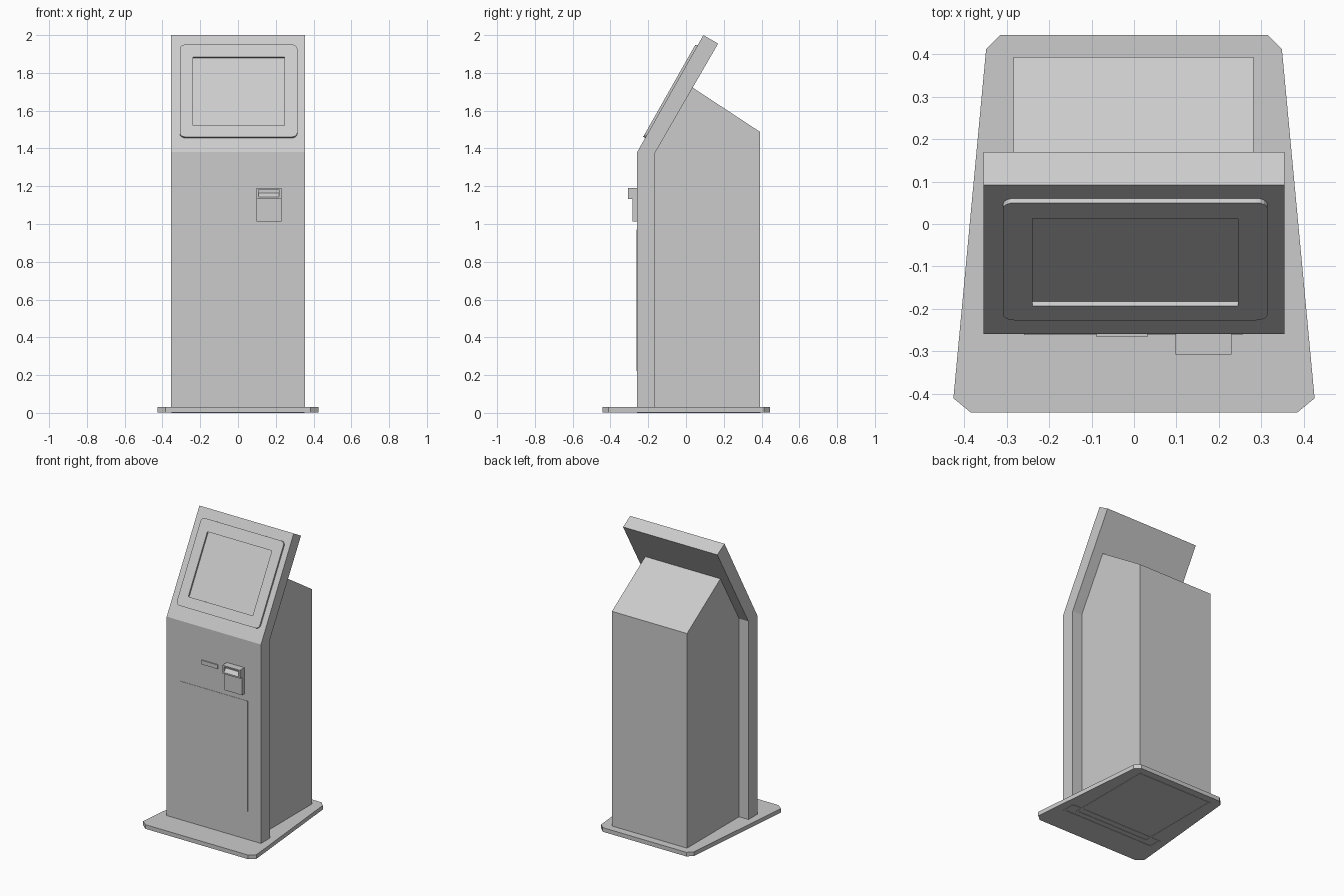
import bpy, bmesh, math
from mathutils import Matrix, Vector

cube = bpy.data.objects.get("Cube")
if cube:
    bpy.data.objects.remove(cube, do_unlink=True)

grey = bpy.data.materials.new("light grey metal")
grey.use_nodes = True
grey.diffuse_color = (0.6, 0.6, 0.6, 1)
grey.node_tree.nodes["Principled BSDF"].inputs["Base Color"].default_value = (0.6, 0.6, 0.6, 1)


def finish(name, bm):
    bmesh.ops.recalc_face_normals(bm, faces=bm.faces)
    mesh = bpy.data.meshes.new(name)
    bm.to_mesh(mesh)
    bm.free()
    mesh.materials.append(grey)
    obj = bpy.data.objects.new(name, mesh)
    bpy.context.collection.objects.link(obj)
    return obj


def prism(name, outline, direction):
    """Extrude a closed outline of 3D points along a direction."""
    bm = bmesh.new()
    face = bm.faces.new([bm.verts.new(p) for p in outline])
    new = bmesh.ops.extrude_face_region(bm, geom=[face])["geom"]
    bmesh.ops.translate(bm, vec=direction,
                        verts=[v for v in new if isinstance(v, bmesh.types.BMVert)])
    return finish(name, bm)


def side_prism(name, profile, x0, x1):
    return prism(name, [(x0, y, z) for y, z in profile], (x1 - x0, 0, 0))


def box(name, x, y, z):
    return side_prism(name, [(y[0], z[0]), (y[1], z[0]), (y[1], z[1]), (y[0], z[1])], *x)


def cut(target, cutter):
    mod = target.modifiers.new("cut", 'BOOLEAN')
    mod.object = cutter
    mod.solver = 'EXACT'
    cutter.hide_render = True
    cutter.hide_viewport = True
    cutter.display_type = 'WIRE'


# Base plate, tapering to the back with clipped corners
half = [(0.385, -0.443), (0.425, -0.41), (0.348, 0.412), (0.314, 0.445)]
base = half + [(-x, y) for x, y in reversed(half)]
prism("base_plate", [(x, y, 0.002) for x, y in base], (0, 0, 0.028))


# Thin rims on the underside that follow the cabinet walls
def rim(name, hx, y0, y1, w=0.012):
    for i, s in enumerate((-1, 1)):
        box(f"{name}_side_{i}", sorted((s * hx, s * (hx - w))), (y0, y1), (0, 0.004))
    for i, y in enumerate((y0, y1 - w)):
        box(f"{name}_end_{i}", (w - hx, hx - w), (y, y + w), (0, 0.004))


rim("cabinet_rim", 0.283, -0.22, 0.395)
rim("front_rim", 0.352, -0.26, -0.165)

# Cabinet body and the bent front slab
side_prism("cabinet_body", [(-0.165, 0.03), (0.393, 0.03), (0.393, 1.487),
                            (0.035, 1.722), (-0.165, 1.375)], -0.283, 0.281)
side_prism("front_slab", [(-0.259, 0.03), (-0.165, 0.03), (-0.165, 1.375),
                          (0.17, 1.955), (0.092, 2.0), (-0.259, 1.38)], -0.354, 0.354)

# Screen bezel: rounded frame lying on the sloped part of the slab
bend, top = Vector((0, -0.259, 1.38)), Vector((0, 0.092, 2.0))
up = (top - bend).normalized()
across = Vector((1, 0, 0))
normal = across.cross(up)


def on_slope(x, v, lift=0.0):
    return bend + across * x + up * v + normal * lift


def rounded(x0, x1, v0, v1, r, steps=4):
    pts = []
    for k, (cx, cv) in enumerate([(x1 - r, v1 - r), (x0 + r, v1 - r),
                                  (x0 + r, v0 + r), (x1 - r, v0 + r)]):
        for i in range(steps + 1):
            a = math.pi / 2 * (k + i / steps)
            pts.append(on_slope(cx + r * math.cos(a), cv + r * math.sin(a)))
    return pts


bezel = prism("screen_bezel", rounded(-0.308, 0.314, 0.087, 0.648, 0.026), normal * 0.012)
opening = prism("screen_opening_cutter",
                [on_slope(x, v, -0.02) for x, v in
                 [(-0.239, 0.156), (0.245, 0.156), (0.245, 0.572), (-0.239, 0.572)]],
                normal * 0.06)
cut(bezel, opening)

# Service door and thin ledge on the front
box("service_door", (-0.259, 0.255), (-0.261, -0.25), (0.222, 0.97))
box("ticket_ledge", (-0.088, 0.032), (-0.266, -0.25), (1.13, 1.158))

# Card reader with an overhanging mouth
reader = side_prism("card_reader", [(-0.25, 1.012), (-0.284, 1.012), (-0.284, 1.133),
                                    (-0.307, 1.133), (-0.307, 1.19), (-0.25, 1.19)],
                    0.098, 0.229)
mouth = side_prism("reader_mouth_cutter", [(-0.32, 1.143), (-0.307, 1.143), (-0.285, 1.165),
                                           (-0.285, 1.182), (-0.32, 1.182)], 0.108, 0.218)
cut(reader, mouth)
